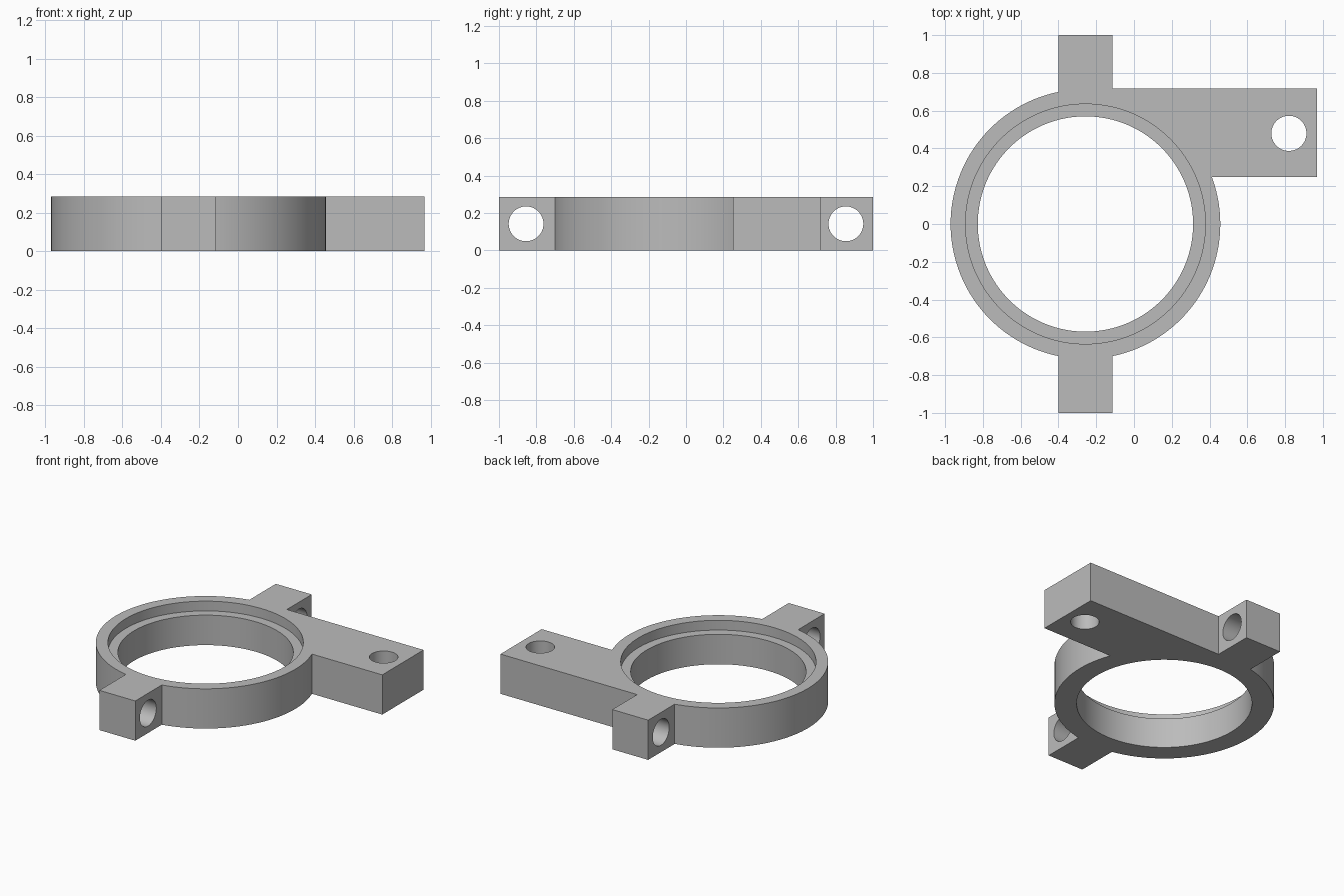
import bpy
from math import pi

cube = bpy.data.objects.get("Cube")
if cube:
    bpy.data.objects.remove(cube, do_unlink=True)

HEIGHT = 0.285
MID = HEIGHT / 2
RING_X = -0.257
BORE = 0.093

grey = bpy.data.materials.new("plain grey")
grey.use_nodes = True
colour = (0.5, 0.5, 0.5, 1)
grey.diffuse_color = colour
grey.node_tree.nodes["Principled BSDF"].inputs["Base Color"].default_value = colour


def cylinder(name, radius, depth, location, rotation=(0, 0, 0), sides=128):
    bpy.ops.mesh.primitive_cylinder_add(vertices=sides, radius=radius, depth=depth,
                                        location=location, rotation=rotation)
    obj = bpy.context.object
    obj.name = name
    obj.data.materials.append(grey)
    return obj


def box(name, low, high):
    bpy.ops.mesh.primitive_cube_add(size=1, location=[(a + b) / 2 for a, b in zip(low, high)])
    obj = bpy.context.object
    obj.name = name
    obj.scale = [b - a for a, b in zip(low, high)]
    bpy.ops.object.transform_apply(location=False, rotation=False, scale=True)
    obj.data.materials.append(grey)
    return obj


def combine(target, other, operation):
    mod = target.modifiers.new(other.name, 'BOOLEAN')
    mod.operation = operation
    mod.solver = 'EXACT'
    mod.object = other
    bpy.context.view_layer.objects.active = target
    bpy.ops.object.modifier_apply(modifier=mod.name)
    bpy.data.objects.remove(other, do_unlink=True)


# Round body, cross tabs and side arm
body = cylinder("ring_bracket", 0.714, HEIGHT, (RING_X, 0, MID))
tabs = box("tabs", (-0.4, -1, 0), (-0.115, 1, HEIGHT))
arm = box("arm", (RING_X, 0.25, 0), (0.97, 0.718, HEIGHT))
for part in (tabs, arm):
    combine(body, part, 'UNION')

# Main opening and the stepped seat at its top
combine(body, cylinder("opening", 0.57, 1, (RING_X, 0, MID)), 'DIFFERENCE')
combine(body, cylinder("seat", 0.635, 0.14, (RING_X, 0, HEIGHT)), 'DIFFERENCE')

# Screw holes through the arm and both tabs
combine(body, cylinder("arm_hole", BORE, 1, (0.82, 0.48, MID), sides=64), 'DIFFERENCE')
for side in (-1, 1):
    hole = cylinder("tab_hole", BORE, 1, (RING_X, side * 0.855, MID), (0, pi / 2, 0), 64)
    combine(body, hole, 'DIFFERENCE')

bpy.ops.object.select_all(action='DESELECT')
body.select_set(True)
bpy.context.view_layer.objects.active = body
bpy.ops.object.shade_smooth_by_angle(angle=pi / 6)
